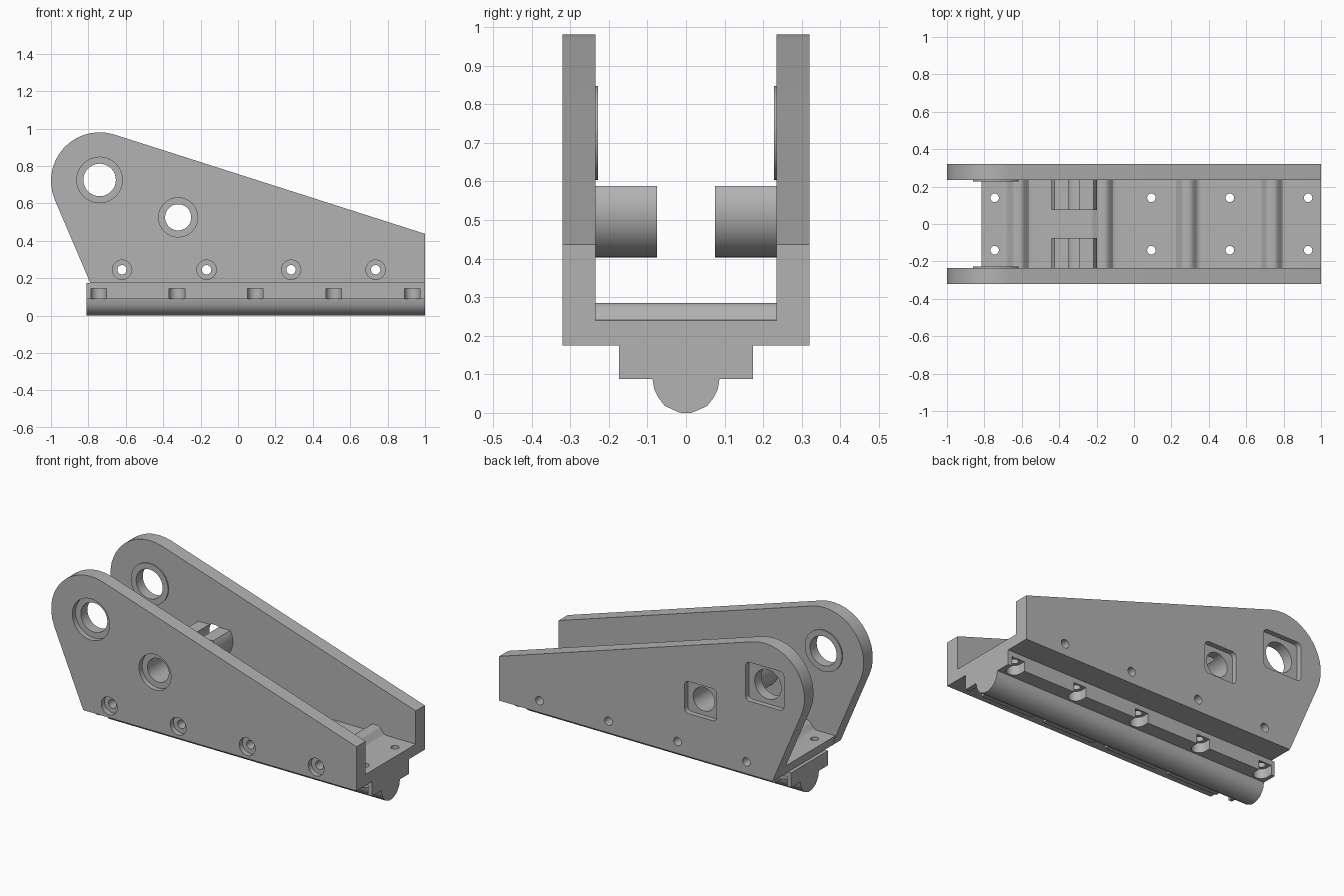
import bpy, bmesh
from math import cos, sin, radians, exp, pi

cube = bpy.data.objects.get("Cube")
if cube:
    bpy.data.objects.remove(cube, do_unlink=True)

grey = bpy.data.materials.new("plain grey")
grey.use_nodes = True
grey.diffuse_color = (0.45, 0.45, 0.45, 1)
grey.node_tree.nodes["Principled BSDF"].inputs["Base Color"].default_value = (0.45, 0.45, 0.45, 1)

AXES = {"x": lambda u, v, t: (t, u, v),
        "y": lambda u, v, t: (u, t, v),
        "z": lambda u, v, t: (u, v, t)}


def prism(name, outline, lo, hi, axis="y"):
    """Extrude a 2D outline along one axis."""
    place = AXES[axis]
    bm = bmesh.new()
    rings = [[bm.verts.new(place(u, v, t)) for u, v in outline] for t in (lo, hi)]
    n = len(outline)
    for i in range(n):
        j = (i + 1) % n
        bm.faces.new((rings[0][i], rings[0][j], rings[1][j], rings[1][i]))
    for ring in rings:
        bm.faces.new(ring)
    bmesh.ops.recalc_face_normals(bm, faces=bm.faces)
    mesh = bpy.data.meshes.new(name)
    bm.to_mesh(mesh)
    bm.free()
    mesh.materials.append(grey)
    obj = bpy.data.objects.new(name, mesh)
    bpy.context.collection.objects.link(obj)
    return obj


def arc(cx, cy, r, start=0, end=360, steps=32):
    count = steps if end - start == 360 else steps + 1
    return [(cx + r * cos(radians(start + (end - start) * i / steps)),
             cy + r * sin(radians(start + (end - start) * i / steps))) for i in range(count)]


def rounded_rect(cx, cy, w, h, r):
    pts = []
    for k, (sx, sy) in enumerate(((1, 1), (-1, 1), (-1, -1), (1, -1))):
        pts += arc(cx + sx * (w / 2 - r), cy + sy * (h / 2 - r), r, 90 * k, 90 * k + 90, 5)
    return pts


def cut(obj, outline, lo, hi, axis="y"):
    """Subtract an extruded outline from a part."""
    cutter = prism("cutter", outline, lo, hi, axis)
    cutter.hide_render = True
    mod = obj.modifiers.new("cut", "BOOLEAN")
    mod.operation = "DIFFERENCE"
    mod.solver = "EXACT"
    mod.object = cutter
    bpy.context.view_layer.objects.active = obj
    bpy.ops.object.modifier_apply(modifier=mod.name)
    bpy.data.objects.remove(cutter, do_unlink=True)


INNER, OUTER, BASE = 0.235, 0.32, 0.175
PIVOT, PIN = (-0.74, 0.725), (-0.32, 0.525)
PIVOT_R, PIN_R = 0.087, 0.07
BOLTS = [-0.62 + 0.452 * i for i in range(4)]
SCREWS = [-0.745 + 0.419 * i for i in range(5)]
parts = []

# Side plates with a rounded upper end
outline = [(-0.79, BASE), (1, BASE), (1, 0.437)] + arc(-0.74, 0.72, 0.26, 72.2, 203, 14)
for name, side in (("front_side_plate", -1), ("back_side_plate", 1)):
    plate = prism(name, outline, side * INNER, side * OUTER)
    holes = [(PIVOT, PIVOT_R), (PIN, PIN_R)] + [((x, 0.245), 0.025) for x in BOLTS]
    for (x, z), r in holes:
        cut(plate, arc(x, z, r), side * 0.2, side * 0.4)
    # Round seats at the front, square seats at the back
    if side < 0:
        seats = [arc(*PIVOT, 0.122), arc(*PIN, 0.105)] + [arc(x, 0.245, 0.052) for x in BOLTS]
    else:
        seats = [rounded_rect(*PIVOT, 0.25, 0.23, 0.025), rounded_rect(*PIN, 0.21, 0.19, 0.025)]
    for seat in seats:
        cut(plate, seat, side * 0.29, side * 0.4)
    parts.append(plate)

    # Thin collar around the pivot hole
    collar = prism(name.replace("side_plate", "pivot_collar"), arc(*PIVOT, 0.122),
                   side * 0.228, side * INNER)
    cut(collar, arc(*PIVOT, PIVOT_R), side * 0.2, side * 0.3)

    # Inner pin boss, cut flat along the top
    boss = prism(name.replace("side_plate", "pin_boss"), arc(*PIN, 0.122, steps=48),
                 side * 0.075, side * INNER)
    cut(boss, arc(*PIN, PIN_R), side * 0.05, side * 0.3)
    cut(boss, [(-0.5, 0.588), (-0.1, 0.588), (-0.1, 0.7), (-0.5, 0.7)], side * 0.05, side * 0.3)
    parts += [collar, boss]

# Floor with smooth ridges over the cross bolts
xs = [1 - 1.815 * i / 150 for i in range(151)]
ridges = [(x, 0.24 + 0.045 * sum(exp(-((x - b) / 0.045) ** 4) for b in BOLTS)) for x in xs]
floor = prism("floor", [(-0.79, BASE), (1, BASE)] + ridges, -INNER, INNER)
for x in BOLTS:
    cut(floor, arc(x, 0.245, 0.025), -0.3, 0.3)
parts.append(floor)

# Rail with a rounded underside
half = [(0.173, BASE), (0.173, 0.088), (0.087, 0.088), (0.082, 0.06),
        (0.072, 0.04), (0.055, 0.018), (0.02, 0.002), (0.012, 0)]
rail = prism("rail", half + [(-y, z) for y, z in reversed(half)], -0.81, 1, "x")
parts.append(rail)

# Screw holes, and nut pockets open to the rail's sides
for x in SCREWS:
    for side in (-1, 1):
        for part in (floor, rail):
            cut(part, arc(x, side * 0.14, 0.023, steps=16), 0.05, 0.35, "z")
        inner_end = [(u, side * v) for u, v in arc(x, 0.14, 0.042, 180, 360, 12)]
        pocket = inner_end + [(x + 0.042, side * 0.2), (x - 0.042, side * 0.2)]
        cut(rail, pocket, 0.05, 0.145, "z")

# Smooth the curved faces, keep the edges sharp
bpy.ops.object.select_all(action="DESELECT")
for part in parts:
    part.select_set(True)
bpy.context.view_layer.objects.active = parts[0]
bpy.ops.object.shade_smooth_by_angle(angle=pi / 6)
